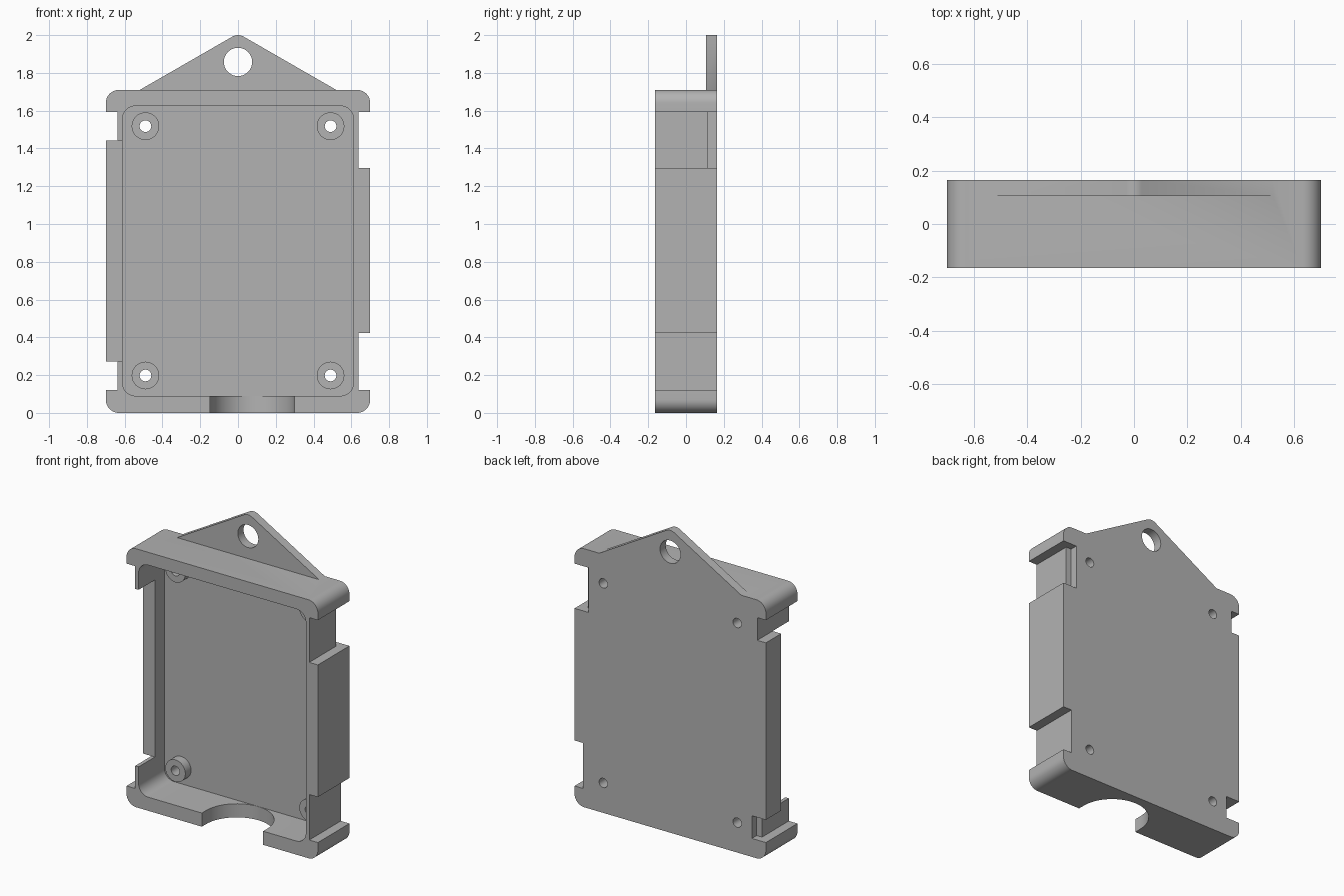
import bpy, bmesh, math

cube = bpy.data.objects.get("Cube")
if cube:
    bpy.data.objects.remove(cube, do_unlink=True)

FRONT, BACK, FLOOR = -0.165, 0.165, 0.105
WIDE, TALL, CORNER = 0.70, 1.71, 0.07

grey = bpy.data.materials.new("plain grey")
grey.use_nodes = True
grey.diffuse_color = (0.45, 0.45, 0.45, 1)
grey.node_tree.nodes["Principled BSDF"].inputs["Base Color"].default_value = (0.45, 0.45, 0.45, 1)


def extrude(name, outline, start, end, axis="y"):
    """Extrude a flat outline along y (points are x, z) or z (points are x, y)."""
    bm = bmesh.new()
    place = (lambda a, b: (a, start, b)) if axis == "y" else (lambda a, b: (a, b, start))
    face = bm.faces.new([bm.verts.new(place(a, b)) for a, b in outline])
    top = bmesh.ops.extrude_face_region(bm, geom=[face])["geom"]
    step = (0, end - start, 0) if axis == "y" else (0, 0, end - start)
    bmesh.ops.translate(bm, vec=step, verts=[g for g in top if isinstance(g, bmesh.types.BMVert)])
    bmesh.ops.recalc_face_normals(bm, faces=bm.faces)
    mesh = bpy.data.meshes.new(name)
    bm.to_mesh(mesh)
    bm.free()
    mesh.materials.append(grey)
    obj = bpy.data.objects.new(name, mesh)
    bpy.context.collection.objects.link(obj)
    return obj


def arc(x, z, r, a0, a1, n=10):
    angles = [math.radians(a0 + (a1 - a0) * i / n) for i in range(n + 1)]
    return [(x + r * math.cos(a), z + r * math.sin(a)) for a in angles]


def circle(x, z, r, n=40):
    return arc(x, z, r, 0, 360, n)[:-1]


def rounded(x0, x1, z0, z1, r):
    return (arc(x1 - r, z1 - r, r, 0, 90) + arc(x0 + r, z1 - r, r, 90, 180)
            + arc(x0 + r, z0 + r, r, 180, 270) + arc(x1 - r, z0 + r, r, 270, 360))


def box(x0, x1, y0, y1, z0, z1):
    return extrude("cutter", [(x0, z0), (x1, z0), (x1, z1), (x0, z1)], y0, y1)


def combine(obj, other, operation):
    mod = obj.modifiers.new("combine", "BOOLEAN")
    mod.operation, mod.object, mod.solver = operation, other, "EXACT"
    bpy.context.view_layer.objects.active = obj
    bpy.ops.object.modifier_apply(modifier=mod.name)
    bpy.data.objects.remove(other, do_unlink=True)


def cut(*cutters):
    for cutter in cutters:
        combine(case, cutter, "DIFFERENCE")


# Open tray with rounded corners
case = extrude("case", rounded(-WIDE, WIDE, 0, TALL, CORNER), FRONT, BACK)
cut(extrude("cutter", rounded(-0.612, 0.612, 0.09, 1.625, CORNER), -0.3, FLOOR))

# Hanging tab with a rounded tip
tab = [(0.52, TALL), *arc(0, 1.94, 0.06, 60.7, 119.3), (-0.52, TALL), (-0.52, 1.6), (0.52, 1.6)]
combine(case, extrude("tab", tab, FLOOR, BACK), "UNION")
cut(extrude("cutter", circle(0, 1.858, 0.075), -0.3, 0.3))

# Clip notches: tall on the left side, short on the right side
for side, low, high in ((1, 0.423, 1.297), (-1, 0.272, 1.443)):
    x0, x1 = sorted((side * 0.637, side * 0.8))
    cut(box(x0, x1, -0.3, 0.3, 0.122, low), box(x0, x1, -0.3, 0.3, high, 1.593))

# Lowered middle of the right wall
cut(box(-0.8, -0.6, -0.3, 0.005, 0.272, 1.443))

# Latch slots behind two opposite notches
cut(box(0.598, 0.8, 0.115, 0.3, 1.297, 1.593),
    box(-0.8, -0.598, 0.115, 0.3, 0.122, 0.272))

# Round cable opening in the bottom wall
opening = [(-0.15, -0.3), (0.30, -0.3), *arc(0.075, -0.12, 0.224, 0, 180, 32)]
cut(extrude("cutter", opening, -0.1, 0.13, "z"))

# Screw bosses and their through holes
for x in (-0.49, 0.49):
    for z in (0.198, 1.518):
        combine(case, extrude("boss", circle(x, z, 0.073), 0.045, FLOOR + 0.02), "UNION")
        cut(extrude("cutter", circle(x, z, 0.031, 24), -0.3, 0.3))

# Smooth round surfaces, keep hard edges
bpy.ops.object.select_all(action="DESELECT")
case.select_set(True)
bpy.context.view_layer.objects.active = case
bpy.ops.object.shade_smooth_by_angle(angle=math.radians(30))
